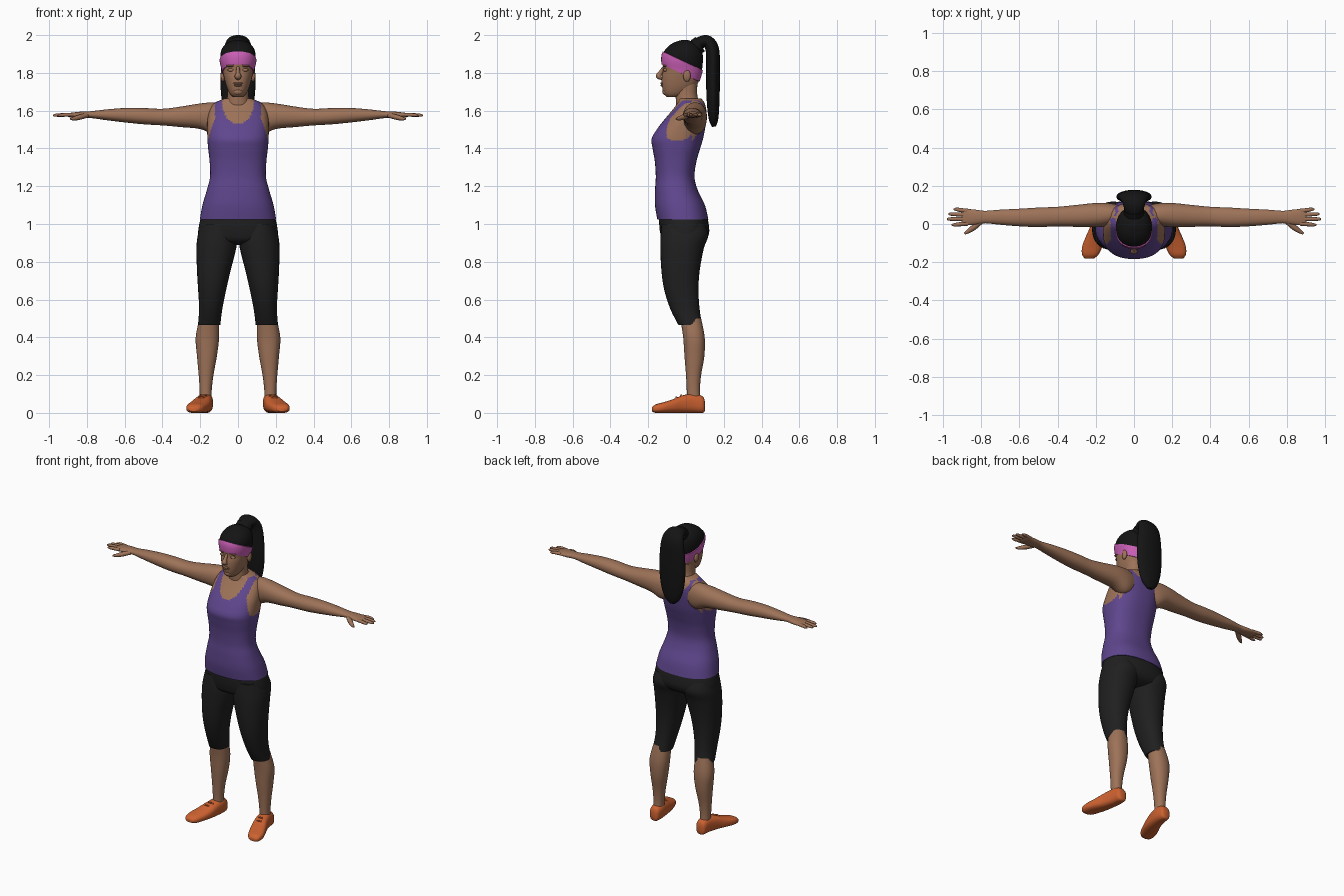
import bpy, bmesh, math
from mathutils import Vector

cube = bpy.data.objects.get("Cube")
if cube:
    bpy.data.objects.remove(cube, do_unlink=True)


def material(name, rgb):
    m = bpy.data.materials.new(name)
    m.use_nodes = True
    col = (*rgb, 1)
    m.diffuse_color = col
    bsdf = m.node_tree.nodes["Principled BSDF"]
    bsdf.inputs["Base Color"].default_value = col
    bsdf.inputs["Roughness"].default_value = 0.8
    return m


SKIN = material("skin", (0.34, 0.17, 0.098))
PURPLE = material("purple_cloth", (0.115, 0.062, 0.27))
BLACK = material("black_cloth", (0.014, 0.014, 0.014))
HAIR = material("hair_black", (0.007, 0.007, 0.007))
PINK = material("pink_band", (0.6, 0.115, 0.47))
ORANGE = material("orange_shoe", (0.6, 0.12, 0.03))


def finish(name, bm, mats):
    bmesh.ops.recalc_face_normals(bm, faces=bm.faces)
    me = bpy.data.meshes.new(name)
    bm.to_mesh(me)
    bm.free()
    ob = bpy.data.objects.new(name, me)
    bpy.context.collection.objects.link(ob)
    for m in mats:
        me.materials.append(m)
    bpy.ops.object.select_all(action='DESELECT')
    ob.select_set(True)
    bpy.context.view_layer.objects.active = ob
    bpy.ops.object.shade_smooth_by_angle(angle=math.radians(50))
    return ob


def smooth_path(secs, steps):
    """Catmull-Rom through rows of numbers."""
    out = []
    rows = [secs[0]] + list(secs) + [secs[-1]]
    for p0, p1, p2, p3 in zip(rows, rows[1:], rows[2:], rows[3:]):
        for k in range(steps):
            t = k / steps
            out.append([0.5 * (2 * b + (c - a) * t + (2 * a - 5 * b + 4 * c - d) * t * t
                               + (3 * b - a - 3 * c + d) * t ** 3)
                        for a, b, c, d in zip(p0, p1, p2, p3)])
    return out + [list(secs[-1])]


def bridge(rings):
    bm = bmesh.new()
    vs = [[bm.verts.new(p) for p in r] for r in rings]
    n = len(vs[0])
    for r, q in zip(vs, vs[1:]):
        for i in range(n):
            j = (i + 1) % n
            bm.faces.new((r[i], r[j], q[j], q[i]))
    bm.faces.new(vs[0])
    bm.faces.new(vs[-1])
    return bm


def oval(n, power):
    for i in range(n):
        a = 2 * math.pi * i / n
        c, s = math.cos(a), math.sin(a)
        yield (math.copysign(abs(c) ** (2 / power), c), math.copysign(abs(s) ** (2 / power), s))


def loft_mesh(axis, secs, n=32, power=2.2, steps=4, sx=1):
    """Sections are (position on axis, a_min, a_max, b_min, b_max)."""
    rings = []
    for t, a0, a1, b0, b1 in smooth_path(secs, steps):
        ring = []
        for u, v in oval(n, power):
            a = (a0 + a1) / 2 + u * (a1 - a0) / 2
            b = (b0 + b1) / 2 + v * (b1 - b0) / 2
            x, y, z = {'x': (t, a, b), 'y': (a, t, b), 'z': (a, b, t)}[axis]
            ring.append((x * sx, y, z))
        rings.append(ring)
    return bridge(rings)


def loft(name, mat, axis, secs, **kw):
    return finish(name, loft_mesh(axis, secs, **kw), [mat])


def tube(name, mat, pts, side, n=12, steps=4, sx=1):
    """Points are (x, y, z, radius along side, radius across)."""
    rows = smooth_path(pts, steps)
    side = Vector(side)
    rings = []
    for i, row in enumerate(rows):
        a, b = rows[max(i - 1, 0)], rows[min(i + 1, len(rows) - 1)]
        across = (Vector(b[:3]) - Vector(a[:3])).cross(side).normalized()
        ring = [Vector(row[:3]) + side * (u * row[3]) + across * (v * row[4]) for u, v in oval(n, 2)]
        rings.append([(p.x * sx, p.y, p.z) for p in ring])
    return finish(name, bridge(rings), [mat])


def blob(name, mat, loc, size):
    bm = bmesh.new()
    bmesh.ops.create_uvsphere(bm, u_segments=16, v_segments=10, radius=1)
    for v in bm.verts:
        v.co = Vector([c * s + o for c, s, o in zip(v.co, size, loc)])
    return finish(name, bm, [mat])


def sym(rows):
    return [(z, -w, w, f, b) for z, w, f, b in rows]


# Torso: tank top with skin at the neckline and armholes
bm = loft_mesh('z', sym([
    (1.025, .202, -.152, .118), (1.1, .188, -.164, .1), (1.18, .165, -.164, .062),
    (1.25, .148, -.16, .045), (1.33, .15, -.165, .055), (1.4, .158, -.177, .075),
    (1.45, .162, -.182, .09), (1.5, .163, -.155, .1), (1.55, .162, -.117, .107),
    (1.6, .152, -.075, .108), (1.64, .125, -.045, .098), (1.665, .07, -.04, .08)]),
    n=96, power=2.4, steps=6)
for f in bm.faces:
    x, y, z = f.calc_center_median()
    depth = .11 if y < .03 else .05
    neck = (x / .083) ** 2 + ((z - 1.64) / depth) ** 2 < 1
    edge = (.122 if y < .03 else .1) + max(0, 1.56 - z) * .32
    f.material_index = int(neck or z > 1.655 or (z > 1.44 and abs(x) > edge and y > -.13))
finish("tank_top", bm, [PURPLE, SKIN])

loft("neck", SKIN, 'z', sym([(1.58, .085, -.05, .09), (1.63, .066, -.052, .075),
                             (1.68, .056, -.055, .06), (1.74, .056, -.055, .06)]))

# Head: hair above the band, skin below it
bm = loft_mesh('z', sym([
    (1.672, .025, -.1, -.03), (1.69, .044, -.117, .01), (1.73, .062, -.127, .055),
    (1.78, .075, -.128, .075), (1.82, .083, -.121, .085), (1.86, .092, -.126, .089),
    (1.9, .093, -.123, .088), (1.935, .081, -.1, .075), (1.96, .055, -.065, .05),
    (1.975, .012, -.02, .005)]), n=48)
TILT, LOW, HIGH = .47, 1.845, 1.915
for h in (LOW, HIGH):
    bmesh.ops.bisect_plane(bm, geom=bm.verts[:] + bm.edges[:] + bm.faces[:],
                           plane_co=(0, -.125, h), plane_no=(0, TILT, 1))
bmesh.ops.recalc_face_normals(bm, faces=bm.faces)
for f in bm.faces:
    c = f.calc_center_median()
    h = c.z + TILT * (c.y + .125)
    f.material_index = 0 if h < LOW else 1 if h < HIGH else 2
band = [f for f in bm.faces if f.material_index == 1]
bmesh.ops.inset_region(bm, faces=band, thickness=.001, depth=.005)
finish("head_and_headband", bm, [SKIN, PINK, HAIR])

# Face
tube("nose", SKIN, [(0, -.117, 1.83, .009, .008), (0, -.135, 1.8, .011, .012),
                    (0, -.144, 1.782, .018, .015), (0, -.128, 1.768, .013, .006)], (1, 0, 0))
blob("upper_lip", SKIN, (0, -.127, 1.744), (.026, .009, .006))
blob("lower_lip", SKIN, (0, -.126, 1.734), (.022, .009, .006))
blob("chin", SKIN, (0, -.108, 1.7), (.026, .018, .018))

# Ponytail: rises from the crown and hangs behind the back
tube("ponytail", HAIR, [
    (0, .03, 1.93, .035, .03), (0, .075, 1.96, .05, .032), (0, .115, 1.965, .062, .033),
    (0, .14, 1.92, .078, .036), (0, .143, 1.82, .09, .036), (0, .143, 1.72, .092, .036),
    (0, .144, 1.62, .08, .032), (0, .146, 1.55, .055, .024), (0, .148, 1.515, .02, .01)],
    (1, 0, 0), n=24)
tube("hair_tie", HAIR, [(0, .05, 1.935, .052, .045), (0, .075, 1.952, .052, .045)], (1, 0, 0), n=24)

# Hips
loft("hips", BLACK, 'z', sym([(1.045, .193, -.142, .11), (1, .205, -.142, .12),
                              (.95, .211, -.136, .122), (.91, .2, -.12, .1),
                              (.89, .1, -.07, .06)]), n=48, power=2.3)

FINGERS = {"index": (.002, .955, -.004), "middle": (.026, .98, .026),
           "ring": (.048, .972, .052), "little": (.069, .945, .077)}

for side, sx in (("left", 1), ("right", -1)):
    # Head details
    blob(side + "_ear", SKIN, (sx * .08, .005, 1.785), (.012, .02, .032))
    blob(side + "_eyelid", SKIN, (sx * .035, -.108, 1.815), (.02, .012, .009))
    blob(side + "_brow", SKIN, (sx * .036, -.109, 1.838), (.027, .014, .007))

    # Arm and palm
    loft(side + "_arm", SKIN, 'x', [
        (.05, .02, .09, 1.52, 1.62), (.12, -.008, .108, 1.475, 1.643),
        (.2, -.016, .11, 1.503, 1.638), (.3, -.015, .1, 1.513, 1.622),
        (.4, -.012, .09, 1.522, 1.61), (.5, -.016, .086, 1.528, 1.614),
        (.6, -.012, .08, 1.538, 1.614), (.7, -.004, .075, 1.55, 1.606),
        (.78, .004, .069, 1.561, 1.597), (.83, -.003, .075, 1.56, 1.595),
        (.89, -.006, .079, 1.565, 1.588), (.905, .005, .07, 1.57, 1.583)], sx=sx)

    # Fingers and thumb
    for name, (y, tip, ty) in FINGERS.items():
        tube(f"{side}_{name}_finger", SKIN, [
            (.87, y, 1.578, .009, .011), (.91, (y + ty) / 2, 1.578, .01, .011),
            (tip - .015, ty, 1.576, .008, .009), (tip, ty, 1.575, .003, .004)], (0, 0, 1), sx=sx)
    tube(side + "_thumb", SKIN, [
        (.8, .015, 1.575, .013, .014), (.84, -.018, 1.565, .014, .015),
        (.87, -.04, 1.558, .01, .01), (.888, -.051, 1.556, .004, .005)], (0, 0, 1), sx=sx)

    # Cropped leggings
    loft(side + "_legging", BLACK, 'z', [
        (1, .03, .195, -.13, .1), (.94, .004, .213, -.135, .118), (.87, .01, .22, -.136, .094),
        (.75, .04, .217, -.13, .072), (.65, .063, .211, -.115, .066),
        (.55, .083, .206, -.083, .072), (.465, .094, .212, -.04, .086)], sx=sx)

    # Lower leg
    loft(side + "_calf", SKIN, 'z', [
        (.5, .103, .204, -.03, .08), (.4, .1, .224, -.015, .099), (.3, .112, .217, -.008, .097),
        (.2, .13, .208, 0, .08), (.12, .139, .203, .004, .074), (.05, .139, .203, .004, .08)],
        sx=sx)

    # Shoe, toes turned outward
    loft(side + "_shoe", ORANGE, 'y', [
        (.1, .152, .19, .01, .06), (.088, .138, .204, 0, .088), (.04, .132, .214, 0, .102),
        (-.02, .138, .232, 0, .092), (-.07, .148, .254, 0, .072), (-.12, .166, .272, 0, .056),
        (-.16, .186, .272, 0, .045), (-.18, .208, .258, .008, .03)], power=2.6, sx=sx)
    for y, z in ((-.02, .09), (-.045, .08)):
        x = .185 - (y + .02) * .35
        tube(side + "_lace", ORANGE, [(x - .03, y, z - .01, .005, .005), (x, y - .006, z + .003, .005, .005),
                                      (x + .03, y, z - .01, .005, .005)], (0, 0, 1), n=8, sx=sx)
